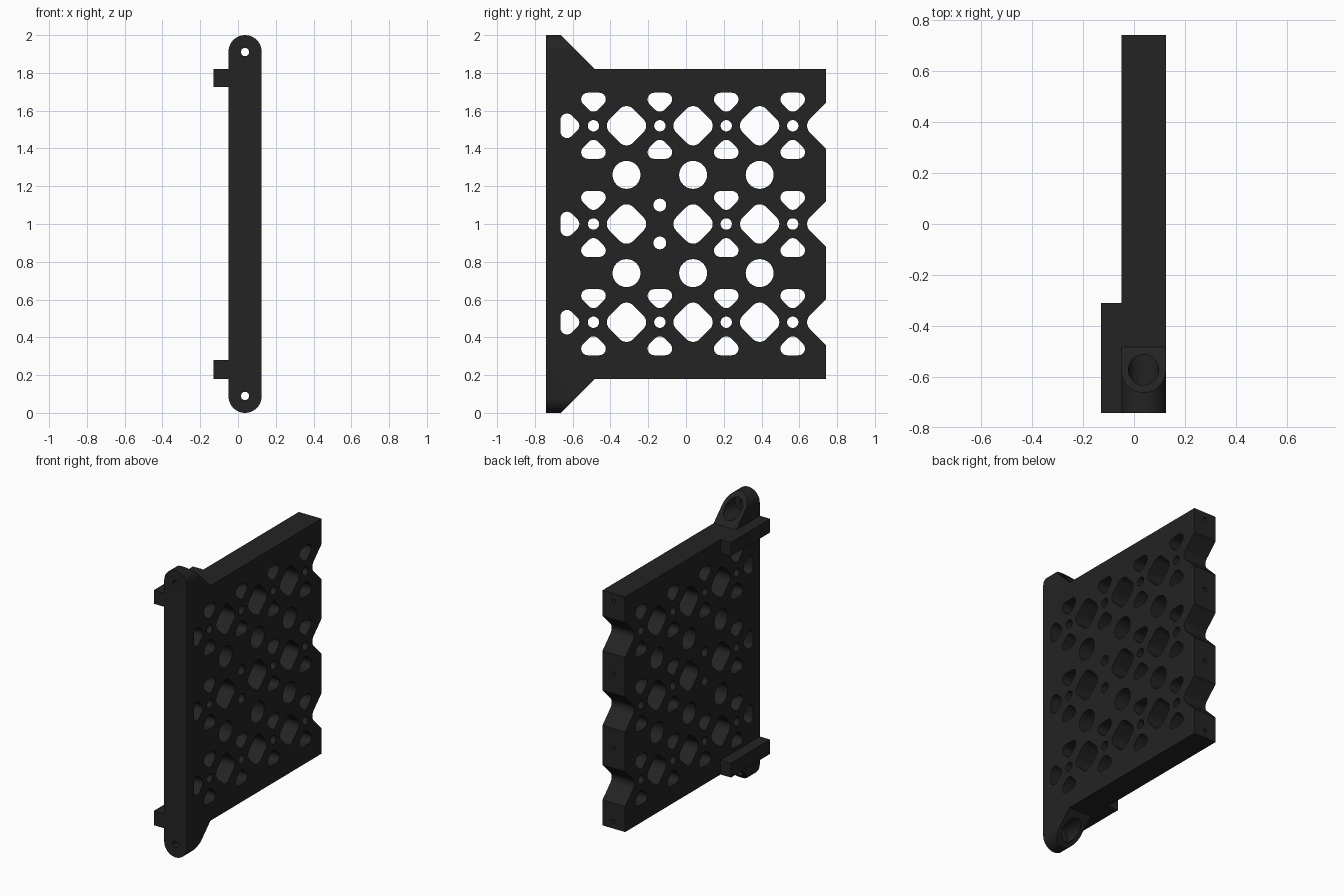
import bpy, bmesh, math
from mathutils import Vector

if "Cube" in bpy.data.objects:
    bpy.data.objects.remove(bpy.data.objects["Cube"])

CX = 0.0375                       # middle of the plate thickness
R = 0.0875                        # half thickness
FRONT, BACK = -0.742, 0.742
ROWS = (0.48, 1.0, 1.52)
HUBS = (-0.49, -0.1385, 0.213, 0.565)
GAPS = (-0.315, 0.0375, 0.39)

black = bpy.data.materials.new("black_plastic")
black.diffuse_color = (0.017, 0.017, 0.017, 1)
black.use_nodes = True
black.node_tree.nodes["Principled BSDF"].inputs["Base Color"].default_value = black.diffuse_color


def rounded(points, steps=6):
    """Outline from (a, b, radius) corners; radius 0 stays sharp."""
    out = []
    for i, (a, b, r) in enumerate(points):
        p = Vector((a, b))
        if r == 0:
            out.append(p)
            continue
        u = (Vector(points[i - 1][:2]) - p).normalized()
        v = (Vector(points[(i + 1) % len(points)][:2]) - p).normalized()
        half = u.angle(v) / 2
        c = p + (u + v).normalized() * r / math.sin(half)
        s = p + u * r / math.tan(half) - c
        e = p + v * r / math.tan(half) - c
        sweep = s.angle_signed(e)
        for k in range(steps + 1):
            t = -sweep * k / steps
            out.append(c + Vector((s.x * math.cos(t) - s.y * math.sin(t),
                                   s.x * math.sin(t) + s.y * math.cos(t))))
    return out


def circle(a, b, r, n=32):
    return [Vector((a + r * math.cos(2 * math.pi * k / n),
                    b + r * math.sin(2 * math.pi * k / n))) for k in range(n)]


def prism(bm, outline, axis, lo, hi):
    """Extrude a (y, z) outline along x, or an (x, z) outline along y."""
    def place(p, d):
        return (d, p[0], p[1]) if axis == "x" else (p[0], d, p[1])
    rings = [[bm.verts.new(place(p, d)) for p in outline] for d in (lo, hi)]
    n = len(outline)
    faces = [bm.faces.new(rings[0]), bm.faces.new(rings[1][::-1])]
    for i in range(n):
        j = (i + 1) % n
        faces.append(bm.faces.new((rings[0][j], rings[0][i], rings[1][i], rings[1][j])))
    bmesh.ops.recalc_face_normals(bm, faces=faces)


def make(name, prisms):
    bm = bmesh.new()
    for p in prisms:
        prism(bm, *p)
    me = bpy.data.meshes.new(name)
    bm.to_mesh(me)
    bm.free()
    me.materials.append(black)
    ob = bpy.data.objects.new(name, me)
    bpy.context.collection.objects.link(ob)
    return ob


def boolean(target, tool, operation):
    m = target.modifiers.new("cut", "BOOLEAN")
    m.object, m.operation, m.solver = tool, operation, "EXACT"
    bpy.context.view_layer.objects.active = target
    bpy.ops.object.modifier_apply(modifier=m.name)
    bpy.data.objects.remove(tool)


# Side profile: flared front flange and notched back edge
side = [(FRONT, 0, 0), (-0.663, 0, 0), (-0.483, 0.18, 0), (BACK, 0.18, 0)]
for z in ROWS:
    side += [(BACK, z - 0.122, 0), (BACK - 0.122, z, 0.05), (BACK, z + 0.122, 0)]
side += [(BACK, 1.82, 0), (-0.483, 1.82, 0), (-0.663, 2, 0), (FRONT, 2, 0)]
plate = make("lattice_plate", [(rounded(side), "x", -0.3, 0.4)])

# Round the flange ends
stadium = [Vector((CX + R * math.cos(math.pi * k / 24),
                   2 - R + R * math.sin(math.pi * k / 24))) for k in range(25)]
stadium += [Vector((2 * CX - p.x, 2 - p.y)) for p in stadium]
boolean(plate, make("flange_shape", [(stadium, "y", -1, 1)]), "INTERSECT")

# Lattice openings through the plate
holes = []


def petal(y, z, dy, dz):
    tri = [(0, 0.06), (0.115, 0.175), (-0.115, 0.175)]
    return rounded([(y + dy * v + dz * u, z + dz * v - dy * u, 0.035) for u, v in tri])


for z in ROWS:
    holes.append(petal(HUBS[0], z, -1, 0))
    for y in GAPS:
        d = 0.125
        holes.append(rounded([(y + d, z, 0.05), (y, z + d, 0.05),
                              (y - d, z, 0.05), (y, z - d, 0.05)]))
    for y in HUBS:
        if z == 1.0 and y == HUBS[1]:
            holes += [circle(y, z + 0.1, 0.034), circle(y, z - 0.1, 0.034)]
            continue
        holes += [circle(y, z, 0.03), petal(y, z, 0, 1), petal(y, z, 0, -1)]
for z in (0.74, 1.26):
    holes += [circle(y, z, 0.074) for y in GAPS]
boolean(plate, make("lattice_cutter", [(h, "x", -0.3, 0.4) for h in holes]), "DIFFERENCE")

# Counterbores behind the flange, then screw holes and back edge pilot holes
ends = (0.09, 1.91)
boolean(plate, make("counterbore_cutter",
        [(circle(CX, z, 0.06), "y", -0.68, -0.3) for z in ends]), "DIFFERENCE")
screws = [(circle(CX, z, 0.022, 20), "y", -0.9, -0.6) for z in ends]
screws += [(circle(CX, z, 0.014, 16), "y", 0.62, 0.9) for z in (0.23, 0.74, 1.26, 1.77)]
boolean(plate, make("screw_cutter", screws), "DIFFERENCE")

bpy.ops.object.select_all(action="DESELECT")
plate.select_set(True)
bpy.context.view_layer.objects.active = plate
bpy.ops.object.shade_smooth_by_angle(angle=math.radians(30))

# Side rails at the top and bottom
for name, lo, hi in (("lower_rail", 0.18, 0.28), ("upper_rail", 1.725, 1.82)):
    box = [Vector(p) for p in ((-0.13, lo), (-0.05, lo), (-0.05, hi), (-0.13, hi))]
    make(name, [(box, "y", FRONT, -0.31)])
